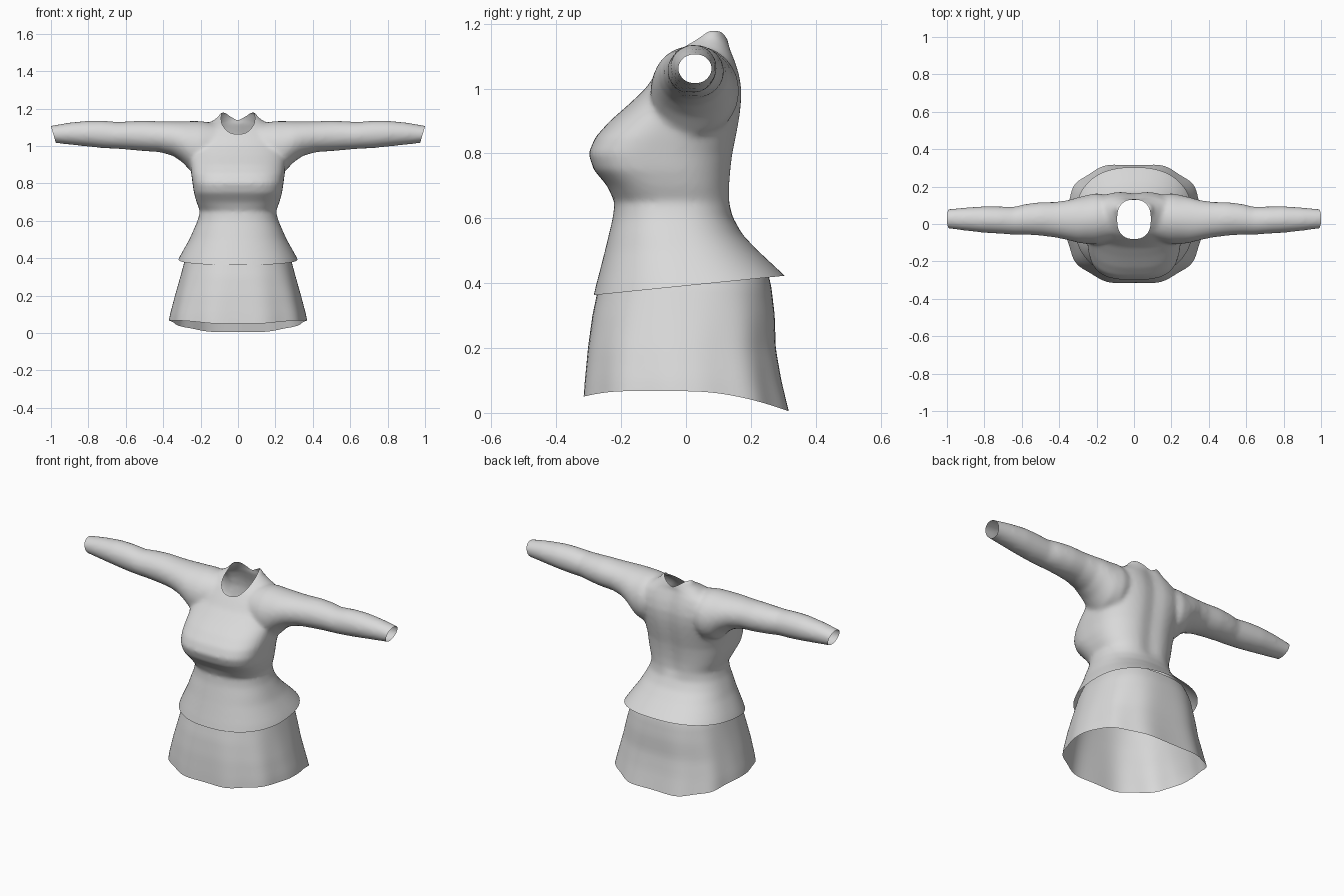
import bpy, bmesh, math
from mathutils import Vector

cube = bpy.data.objects.get("Cube")
if cube:
    bpy.data.objects.remove(cube, do_unlink=True)

cloth = bpy.data.materials.new("light grey cloth")
cloth.use_nodes = True
cloth.diffuse_color = (0.7, 0.7, 0.7, 1)
bsdf = next(n for n in cloth.node_tree.nodes if n.type == 'BSDF_PRINCIPLED')
bsdf.inputs["Base Color"].default_value = (0.7, 0.7, 0.7, 1)
bsdf.inputs["Roughness"].default_value = 0.8


def oval(a, half_w, lo, hi, n_lo=2.0, n_hi=2.0):
    """Point on a rounded-square oval; lo and hi are its ends on the second axis."""
    c, s = math.cos(a), math.sin(a)
    p = 2 / (n_lo if s < 0 else n_hi)
    u = half_w * math.copysign(abs(c) ** p, c)
    v = (lo + hi) / 2 + (hi - lo) / 2 * math.copysign(abs(s) ** p, s)
    return u, v


def loft(bm, rings, caps):
    rows = [[bm.verts.new(p) for p in ring] for ring in rings]
    n = len(rows[0])
    for a, b in zip(rows, rows[1:]):
        for i in range(n):
            j = (i + 1) % n
            bm.faces.new((a[i], a[j], b[j], b[i]))
    if caps:
        bm.faces.new(rows[0][::-1])
        bm.faces.new(rows[-1])


def finish(obj, bm):
    for f in bm.faces:
        f.smooth = True
        f.material_index = 0
    bm.to_mesh(obj.data)
    bm.free()
    obj.data.materials.clear()
    obj.data.materials.append(cloth)


def new_object(name):
    obj = bpy.data.objects.new(name, bpy.data.meshes.new(name))
    bpy.context.collection.objects.link(obj)
    return obj


def angles(n):
    return [2 * math.pi * i / n for i in range(n)]


# Bodice with flared peplum: height, half width, front, back, front squareness
TORSO = [
    (.28, .36, -.30, .42, 2.3), (.33, .345, -.293, .38, 2.3),
    (.40, .316, -.276, .325, 2.3), (.43, .30, -.268, .297, 2.3),
    (.50, .26, -.25, .222, 2.3), (.55, .238, -.238, .174, 2.3),
    (.60, .216, -.226, .146, 2.3), (.65, .203, -.22, .141, 2.4),
    (.70, .222, -.243, .14, 2.8), (.75, .236, -.285, .144, 3.1),
    (.80, .243, -.301, .15, 3.1), (.85, .25, -.28, .16, 2.9),
    (.90, .255, -.235, .169, 2.6), (.95, .26, -.178, .175, 2.4),
    (1.0, .26, -.125, .176, 2.3), (1.05, .25, -.09, .167, 2.3),
    (1.09, .22, -.06, .154, 2.2), (1.12, .16, -.03, .143, 2.2),
    (1.15, .112, .01, .131, 2.2), (1.18, .092, .05, .115, 2.2),
]
# Sleeve: distance out, front, back, underside, top
SLEEVE = [
    (.12, -.09, .15, .88, 1.12), (.20, -.11, .165, .85, 1.133),
    (.25, -.108, .155, .862, 1.133), (.30, -.10, .143, .915, 1.132),
    (.35, -.087, .128, .948, 1.132), (.42, -.072, .118, .967, 1.132),
    (.50, -.062, .117, .972, 1.135), (.58, -.057, .107, .979, 1.132),
    (.64, -.057, .092, .984, 1.128), (.72, -.052, .094, .988, 1.135),
    (.80, -.047, .095, .996, 1.135), (.90, -.036, .088, 1.007, 1.125),
    (1.0, -.023, .079, 1.018, 1.108), (1.05, -.018, .073, 1.025, 1.095),
]


def torso_ring(z, w, front, back, n):
    ring = []
    for a in angles(64):
        x, y = oval(a, w, front, back, n, 2.4)
        if math.sin(a) > 0 and .6 < z < 1.14:  # spine hollow
            y -= .014 * math.exp(-(x / .05) ** 2)
        ring.append((x, y, z))
    return ring


def sleeve_ring(side, x, front, back, low, high):
    ring = []
    for a in angles(40):
        u, z = oval(a, (back - front) / 2, low, high)
        ring.append((side * x, (front + back) / 2 + u, z))
    return ring


top = new_object("fitted_top")
bm = bmesh.new()
loft(bm, [torso_ring(*s) for s in TORSO], True)
for side in (-1, 1):
    loft(bm, [sleeve_ring(side, *s) for s in SLEEVE], True)
bmesh.ops.recalc_face_normals(bm, faces=bm.faces)
bm.to_mesh(top.data)
bm.free()

# Fuse sleeves into the bodice and soften the armpits
fuse = top.modifiers.new("fuse", 'REMESH')
fuse.mode = 'VOXEL'
fuse.voxel_size = 0.011
soften = top.modifiers.new("soften", 'SMOOTH')
soften.factor = 0.5
soften.iterations = 9
deps = bpy.context.evaluated_depsgraph_get()
fused = bpy.data.meshes.new_from_object(top.evaluated_get(deps))
top.modifiers.clear()
top.data = fused

bm = bmesh.new()
bm.from_mesh(top.data)


def slice_off(point, normal):
    geom = bm.verts[:] + bm.edges[:] + bm.faces[:]
    bmesh.ops.bisect_plane(bm, geom=geom, plane_co=point, plane_no=normal, clear_outer=True)


# Open the peplum hem and the slanted cuffs
slice_off(Vector((0, -.285, .363)), Vector((0, .06, -.59)))
for side in (-1, 1):
    slice_off(Vector((side, 0, 1.105)), Vector((side * .085, 0, -.025)))


# Open the scooped neckline
def neck(v):
    if v.co.z < 1:
        return 2
    return (abs(v.co.x) / .09) ** 2.5 + (abs(v.co.y - .025) / .105) ** 2.5


near = [f for f in bm.faces if any(neck(v) < 1.5 for v in f.verts)]
bmesh.ops.triangulate(bm, faces=near)
inside = [v for v in bm.verts if neck(v) < 1]
rim = []
for e in bm.edges[:]:
    a, b = e.verts
    fa, fb = neck(a) - 1, neck(b) - 1
    if fa * fb < 0:
        rim.append(bmesh.utils.edge_split(e, a, fa / (fa - fb))[1])
bmesh.ops.connect_verts(bm, verts=rim)
bmesh.ops.delete(bm, geom=inside, context='VERTS')
finish(top, bm)

# Skirt: height, half width, front, back
SKIRT = [
    (.46, .255, -.25, .24), (.40, .281, -.268, .262), (.30, .307, -.29, .275),
    (.20, .334, -.305, .279), (.10, .359, -.315, .297), (.0, .376, -.323, .321),
]


def skirt_point(a, z):
    for s, t in zip(SKIRT, SKIRT[1:]):
        if z >= t[0] - 1e-6:
            break
    k = (s[0] - z) / (s[0] - t[0])
    w, front, back = (p + (q - p) * k for p, q in zip(s[1:], t[1:]))
    x, y = oval(a, w, front, back, 2.4, 2.6)
    fold = 1 + .016 * max(0, .42 - z) / .42 * math.cos(10 * a)  # soft pleats
    return x * fold, y * fold


def hem_height(y):
    return .067 - .65 * max(0, y) ** 2 - .9 * max(0, -y - .18) ** 2


skirt = new_object("skirt")
bm = bmesh.new()
rings = []
ROWS = 18
for r in range(ROWS + 1):
    ring = []
    for a in angles(96):
        hem = max(0, hem_height(skirt_point(a, .04)[1]))
        z = .46 + (hem - .46) * r / ROWS
        ring.append((*skirt_point(a, z), z))
    rings.append(ring)
loft(bm, rings[::-1], False)
finish(skirt, bm)
